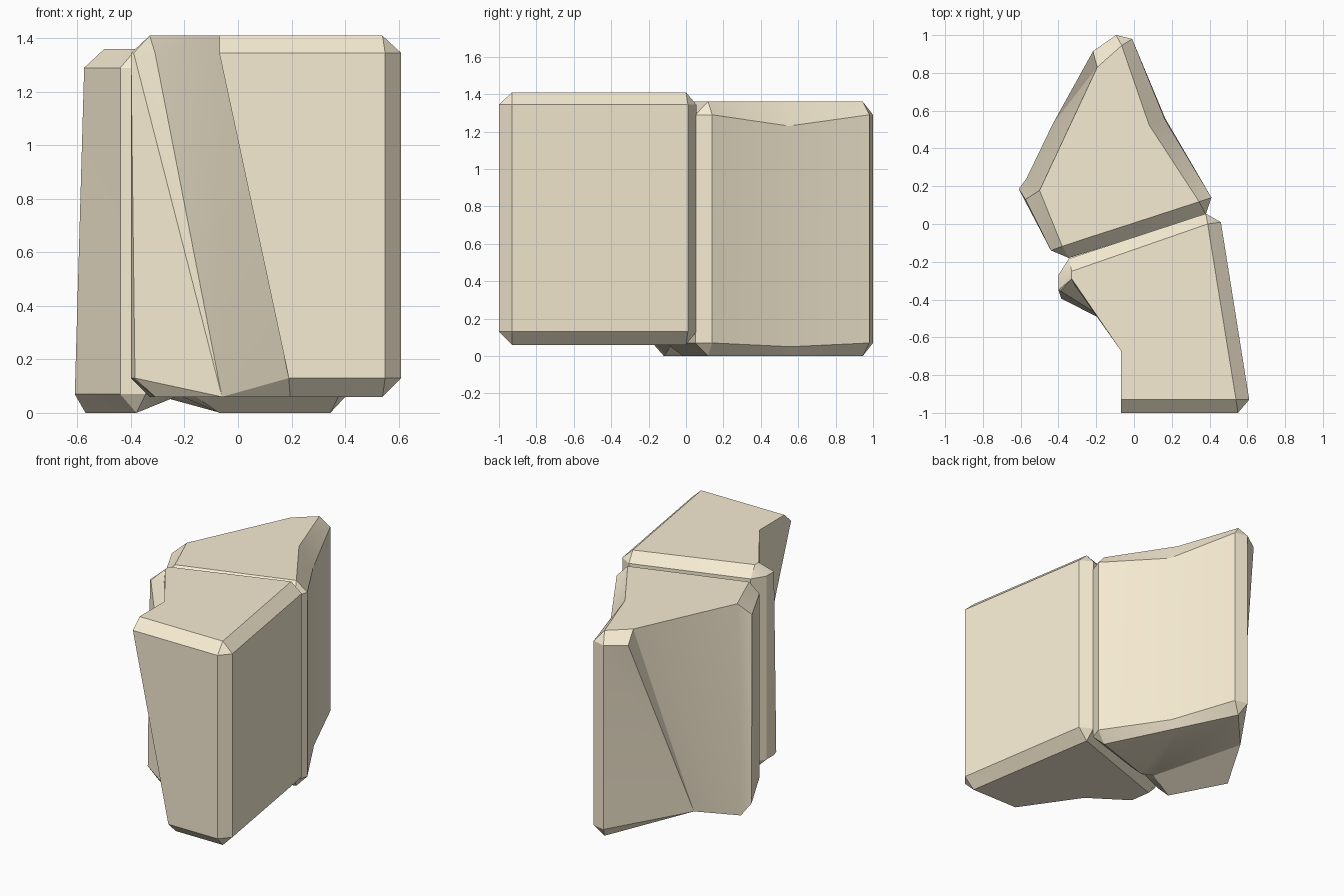
import bpy, bmesh

if "Cube" in bpy.data.objects:
    bpy.data.objects.remove(bpy.data.objects["Cube"])


def col(side, cap, side_top=None, cap_top=None):
    """One corner column: bottom cap, lower side, upper side, top cap.
    A missing height is filled in from the block's chamfer levels."""
    return [cap, side, side_top or side[:2], cap_top or cap[:2]]


def build_block(name, columns, levels, bottom_split=None):
    bm = bmesh.new()
    cols = []
    for c in columns:
        cols.append([bm.verts.new(p if len(p) == 3 else (p[0], p[1], z))
                     for p, z in zip(c, levels)])
    n = len(cols)
    # chamfer and wall bands
    for i in range(n):
        a, b = cols[i], cols[(i + 1) % n]
        for k in range(3):
            bm.faces.new((a[k], b[k], a[k + 1]))
            bm.faces.new((b[k], b[k + 1], a[k + 1]))
    # caps, the bottom optionally folded along a valley
    bm.faces.new([c[3] for c in cols])
    ring = [c[0] for c in cols]
    if bottom_split:
        i, j = bottom_split
        bm.faces.new(ring[i:j + 1][::-1])
        bm.faces.new((ring[j:] + ring[:i + 1])[::-1])
    else:
        bm.faces.new(ring[::-1])
    bmesh.ops.remove_doubles(bm, verts=bm.verts, dist=0.002)
    bmesh.ops.dissolve_degenerate(bm, edges=bm.edges, dist=0.0005)
    bmesh.ops.dissolve_limit(bm, angle_limit=0.01, verts=bm.verts, edges=bm.edges)
    bmesh.ops.recalc_face_normals(bm, faces=bm.faces)
    me = bpy.data.meshes.new(name)
    bm.to_mesh(me)
    bm.free()
    ob = bpy.data.objects.new(name, me)
    bpy.context.collection.objects.link(ob)
    mat = bpy.data.materials.get("sandstone") or bpy.data.materials.new("sandstone")
    mat.diffuse_color = (0.93, 0.84, 0.65, 1)
    mat.use_nodes = True
    mat.node_tree.nodes["Principled BSDF"].inputs["Base Color"].default_value = mat.diffuse_color
    me.materials.append(mat)
    bpy.ops.object.select_all(action='DESELECT')
    ob.select_set(True)
    bpy.context.view_layer.objects.active = ob
    bpy.ops.object.shade_smooth_by_angle(angle=0.5)
    return ob


# front block: chamfered slab with a twisted notch on its left side
build_block("front_block", [
    col((0.46, 0.01), (0.39, 0.0)),
    col((0.38, 0.055), (0.39, 0.0)),
    col((-0.345, -0.183), (-0.33, -0.25)),
    col((-0.40, -0.27), (-0.33, -0.25)),
    col((-0.40, -0.35), (-0.31, -0.39), None, (-0.33, -0.29)),
    col((-0.385, -0.395), (-0.31, -0.39), (-0.39, -0.355), (-0.33, -0.29)),
    col((-0.06, -0.56, 0.06), (-0.06, -0.56), (-0.31, -0.33), (-0.33, -0.29)),
    col((-0.06, -0.56, 0.06), (-0.06, -0.56), (-0.07, -0.67, 1.41), (-0.07, -0.67)),
    col((0.19, -1.0), (0.195, -0.93), (-0.07, -1.0), (-0.07, -0.93)),
    col((0.55, -1.0), (0.54, -0.93)),
    col((0.61, -0.93), (0.54, -0.93)),
], (0.06, 0.13, 1.345, 1.41))

# back block: pointed slab with a valley folded into its underside
build_block("back_block", [
    col((-0.01, 0.98), (-0.065, 0.945)),
    col((-0.095, 1.0), (-0.065, 0.945)),
    col((-0.43, 0.53, 0.1), (-0.43, 0.53, 0.1), (-0.217, 0.915), (-0.195, 0.83)),
    col((-0.43, 0.53, 0.1), (-0.43, 0.53, 0.1), (-0.195, 0.83, 1.36), (-0.195, 0.83)),
    col((-0.57, 0.24, 0.0), (-0.57, 0.24), (-0.50, 0.178, 1.36), (-0.50, 0.178)),
    col((-0.61, 0.185), (-0.57, 0.24), (-0.575, 0.13), (-0.50, 0.178)),
    col((-0.44, -0.14), (-0.38, -0.118)),
    col((-0.345, -0.18), (-0.38, -0.118)),
    col((-0.2, -0.134, 0.09), (-0.22, -0.07, 0.065), (-0.2, -0.134), (-0.235, -0.07)),
    col((-0.03, -0.08), (-0.07, -0.017)),
    col((0.38, 0.05), (0.345, 0.118)),
    col((0.41, 0.14), (0.345, 0.118)),
    col((0.165, 0.56, 0.05), (0.115, 0.58), (0.165, 0.55, 1.23), (0.08, 0.524)),
], (0.0, 0.07, 1.29, 1.36), bottom_split=(2, 8))
